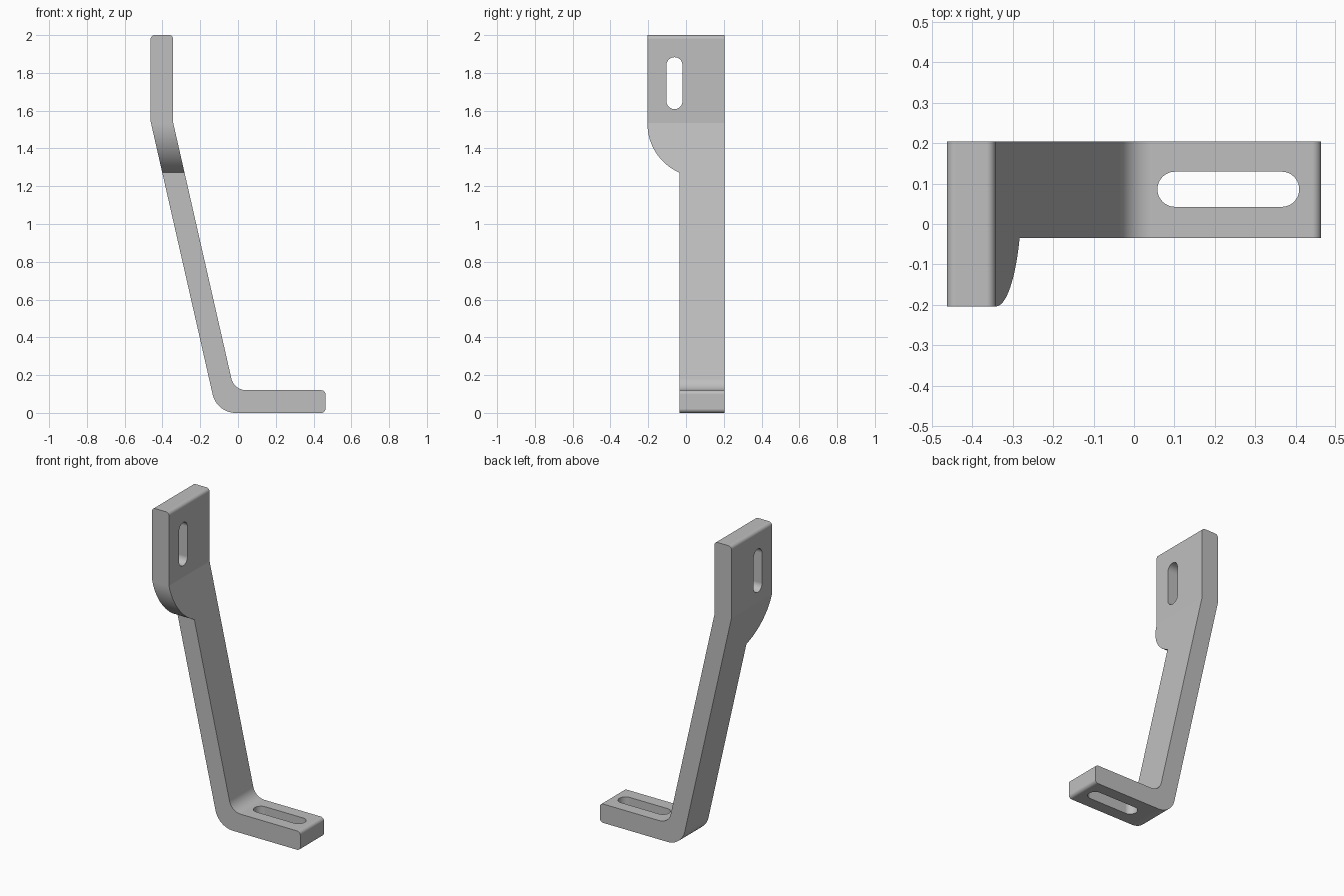
import bpy, bmesh, math
from mathutils import Vector

if "Cube" in bpy.data.objects:
    bpy.data.objects.remove(bpy.data.objects["Cube"], do_unlink=True)

HALF_W = 0.204      # half of the upper plate width
ARM_FRONT = -0.035  # front edge of the narrow arm


def fillet(corners, steps=12):
    """Outline from (a, b, radius) corners, rounding each corner with an arc."""
    pts = []
    for i, (a, b, r) in enumerate(corners):
        p = Vector((a, b))
        if r == 0:
            pts.append(p)
            continue
        u = (Vector(corners[i - 1][:2]) - p).normalized()
        v = (Vector(corners[(i + 1) % len(corners)][:2]) - p).normalized()
        half = u.angle(v) / 2
        centre = p + (u + v).normalized() * (r / math.sin(half))
        start = p + u * (r / math.tan(half)) - centre
        end = p + v * (r / math.tan(half)) - centre
        sweep = start.angle(end)
        for k in range(steps + 1):
            t = k / steps
            pts.append(centre + (start * math.sin((1 - t) * sweep)
                                 + end * math.sin(t * sweep)) / math.sin(sweep))
    return pts


def slot(a0, a1, b, r, steps=24):
    """Stadium outline running along the first axis."""
    pts = []
    for centre, turn in ((a1 - r, -math.pi / 2), (a0 + r, math.pi / 2)):
        for k in range(steps + 1):
            ang = turn + math.pi * k / steps
            pts.append(Vector((centre + r * math.cos(ang), b + r * math.sin(ang))))
    return pts


def prism(name, outline, place, lo, hi):
    """Extrude an outline from lo to hi; place maps (a, b, depth) to xyz."""
    bm = bmesh.new()
    rings = [[bm.verts.new(place(p.x, p.y, d)) for p in outline] for d in (lo, hi)]
    bm.faces.new(rings[0])
    bm.faces.new(rings[1])
    n = len(outline)
    for i in range(n):
        j = (i + 1) % n
        bm.faces.new((rings[0][i], rings[0][j], rings[1][j], rings[1][i]))
    bmesh.ops.recalc_face_normals(bm, faces=bm.faces)
    mesh = bpy.data.meshes.new(name)
    bm.to_mesh(mesh)
    bm.free()
    obj = bpy.data.objects.new(name, mesh)
    bpy.context.collection.objects.link(obj)
    return obj


# Bent strip seen from the front: foot, sloping arm and upright plate
strip = fillet([
    (-0.463, 2.0, 0.022), (-0.463, 1.545, 0), (-0.112, 0.0, 0.125),
    (0.463, 0.0, 0.022), (0.463, 0.12, 0.022), (-0.021, 0.12, 0.08),
    (-0.343, 1.535, 0), (-0.343, 2.0, 0.022)])
bracket = prism("bent_bracket", strip, lambda a, b, d: (a, d, b), -HALF_W, HALF_W)

# Cutter that narrows the arm below a curved shoulder
radius, shoulder_z = 0.2815, 1.53
centre_y = radius - HALF_W
sweep = math.acos((centre_y - ARM_FRONT) / radius)
relief = [Vector((centre_y - radius * math.cos(sweep * k / 16),
                  shoulder_z - radius * math.sin(sweep * k / 16))) for k in range(17)]
relief += [Vector((ARM_FRONT, -0.1)), Vector((-0.4, -0.1)), Vector((-0.4, shoulder_z))]

# Relief and slot cutters
cutters = [
    prism("arm_relief_cutter", relief, lambda a, b, d: (d, a, b), -1, 1),
    prism("plate_slot_cutter", slot(1.608, 1.883, -0.061, 0.0425),
          lambda a, b, d: (d, b, a), -1, 0),
    prism("foot_slot_cutter", slot(0.058, 0.409, 0.086, 0.0435),
          lambda a, b, d: (a, b, d), -0.1, 0.3),
]
bpy.context.view_layer.objects.active = bracket
bracket.select_set(True)
for cutter in cutters:
    mod = bracket.modifiers.new(cutter.name, "BOOLEAN")
    mod.object = cutter
    mod.solver = "EXACT"
    bpy.ops.object.modifier_apply(modifier=mod.name)
    bpy.data.objects.remove(cutter, do_unlink=True)

# Plain grey metal
metal = bpy.data.materials.new("grey_metal")
metal.use_nodes = True
grey = (0.52, 0.52, 0.52, 1.0)
metal.diffuse_color = grey
metal.node_tree.nodes["Principled BSDF"].inputs["Base Color"].default_value = grey
bracket.data.materials.clear()
bracket.data.materials.append(metal)

# Smooth arcs with crisp bends
bpy.ops.object.shade_smooth_by_angle(angle=math.radians(10))
weighted = bracket.modifiers.new("even_shading", "WEIGHTED_NORMAL")
weighted.keep_sharp = True
